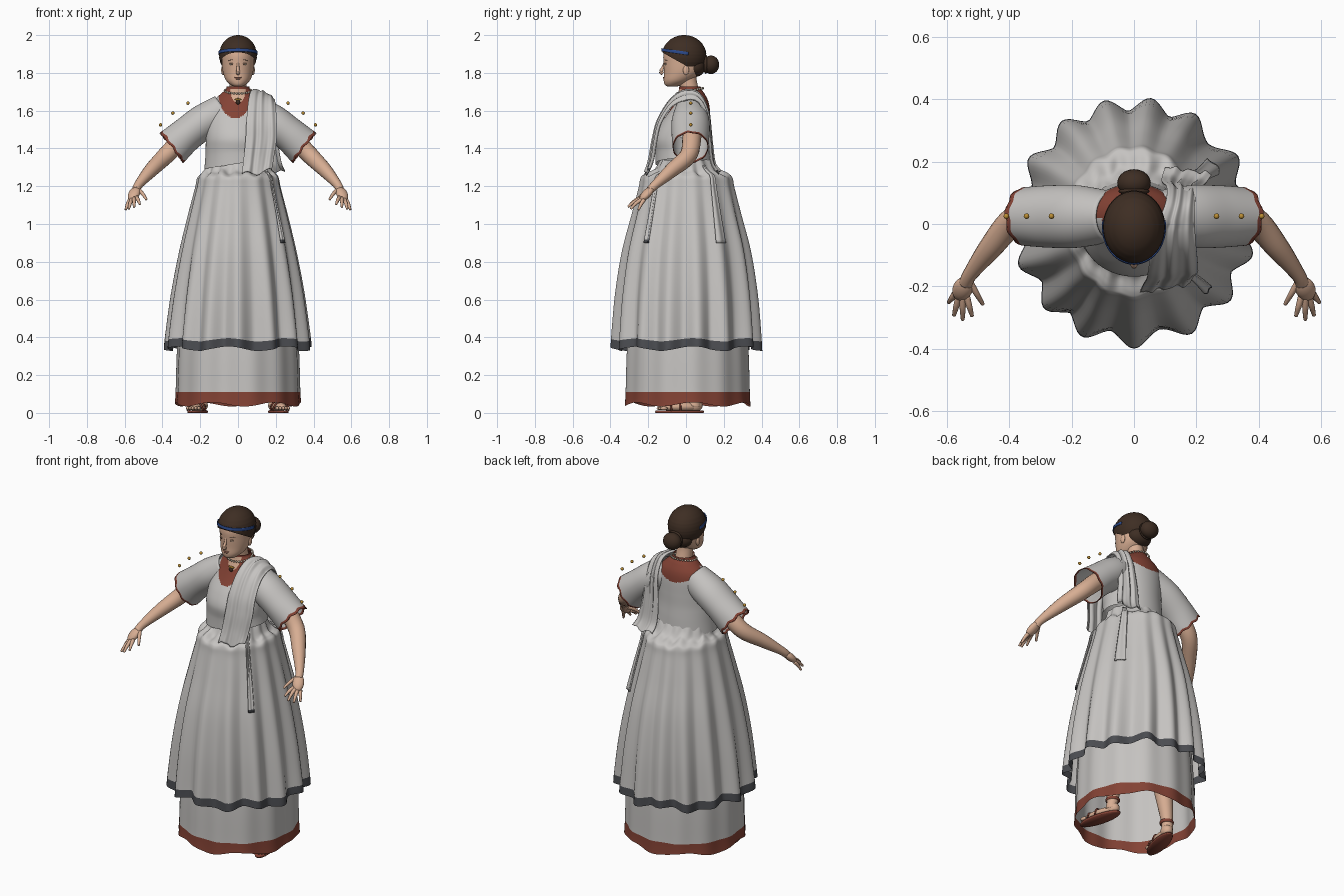
import bpy, bmesh
from math import sin, cos, pi, radians, degrees, exp
from mathutils import Vector, Matrix

cube = bpy.data.objects.get("Cube")
if cube:
    bpy.data.objects.remove(cube, do_unlink=True)


def material(name, *rgb):
    m = bpy.data.materials.new(name)
    m.use_nodes = True
    m.diffuse_color = (*rgb, 1)
    m.node_tree.nodes["Principled BSDF"].inputs["Base Color"].default_value = (*rgb, 1)
    return m


CLOTH = material("pale cloth", .56, .545, .53)
CHARCOAL = material("charcoal trim", .07, .073, .082)
RUST = material("rust trim", .23, .055, .035)
SKIN = material("skin", .68, .42, .29)
HAIR = material("brown hair", .048, .027, .017)
BLUE = material("blue ribbon", .025, .07, .27)
GOLD = material("gold", .5, .27, .035)
IVORY = material("ivory", .66, .58, .45)
LIPS = material("lips", .45, .2, .14)


def clamp(v):
    return max(0, min(1, v))


def spline(rows, n=6):
    """Smooth curve through rows of any length."""
    pts, out = [rows[0], *rows, rows[-1]], []
    for quad in zip(pts, pts[1:], pts[2:], pts[3:]):
        for k in range(n):
            t = k / n
            out.append(tuple(.5 * (2 * q + (r - p) * t + (2 * p - 5 * q + 4 * r - s) * t * t
                                   + (3 * q - p - 3 * r + s) * t ** 3) for p, q, r, s in zip(*quad)))
    return out + [tuple(rows[-1])]


def finish(name, bm, mats):
    bmesh.ops.recalc_face_normals(bm, faces=bm.faces)
    me = bpy.data.meshes.new(name)
    bm.to_mesh(me)
    bm.free()
    for m in mats:
        me.materials.append(m)
    me.shade_smooth()
    ob = bpy.data.objects.new(name, me)
    bpy.context.collection.objects.link(ob)
    return ob


def loft(name, rings, mats, rule=None, closed=True, caps=False, thick=0):
    bm = bmesh.new()
    vs = [[bm.verts.new(p) for p in ring] for ring in rings]
    n = len(vs[0])
    for i, (a, b) in enumerate(zip(vs, vs[1:])):
        for j in range(n if closed else n - 1):
            k = (j + 1) % n
            f = bm.faces.new((a[j], a[k], b[k], b[j]))
            if rule:
                f.material_index = rule(i, f.calc_center_median())
    if caps:
        bm.faces.new(vs[0])
        bm.faces.new(vs[-1])
    ob = finish(name, bm, mats)
    if thick:
        ob.modifiers.new("thickness", "SOLIDIFY").thickness = thick
    return ob


def oval(cx, cy, z, rx, ry, n=32):
    return [Vector((cx + rx * cos(2 * pi * j / n), cy + ry * sin(2 * pi * j / n), z)) for j in range(n)]


def stack(name, rows, mat, n=32):
    """Horizontal ovals: z, centre x, centre y, radius x, radius y."""
    return loft(name, [oval(x, y, z, a, b, n) for z, x, y, a, b in spline(rows)], [mat], caps=True)


def tube(name, rows, mat, n=16):
    """Round limb along rows of x, y, z, radius."""
    rows = spline(rows)
    rings = []
    for i, row in enumerate(rows):
        ahead = Vector(rows[min(i + 1, len(rows) - 1)][:3]) - Vector(rows[max(i - 1, 0)][:3])
        q = ahead.to_track_quat('Z', 'Y')
        rings.append([Vector(row[:3]) + q @ p for p in oval(0, 0, 0, row[3], row[3], n)])
    return loft(name, rings, [mat], caps=True)


def ball(name, loc, radii, mat, aim=None, n=20):
    bm = bmesh.new()
    turn = Vector(aim).to_track_quat('Z', 'Y').to_matrix().to_4x4() if aim else Matrix()
    bmesh.ops.create_uvsphere(bm, u_segments=n, v_segments=n // 2 + 2, radius=1,
                              matrix=Matrix.Translation(loc) @ turn @ Matrix.Diagonal((*radii, 1)))
    return finish(name, bm, [mat])


# Overskirt: gathered waist, bell shape, folds that deepen toward the hem
SKIRT = spline([(1.34, .16, .135), (1.285, .175, .17), (1.263, .197, .22), (1.243, .213, .24),
                (1.19, .224, .25), (1.05, .257, .283), (.85, .3, .33), (.62, .338, .36),
                (.387, .364, .374), (.34, .368, .377)])
LOBES = (-15, 9, 32, 60, 82, 104, 126, 149, 174, 200, 223, 245, 270, 298, 322)


def skirt_point(z, a, out=0.0):
    for p, q in zip(SKIRT, SKIRT[1:]):
        if p[0] >= z >= q[0]:
            t = (p[0] - z) / (p[0] - q[0])
            rx, ry = p[1] + (q[1] - p[1]) * t, p[2] + (q[2] - p[2]) * t
            break
    gap = min(abs((degrees(a) - lobe + 180) % 360 - 180) for lobe in LOBES)
    fold = (.005 + .022 * clamp((1.2 - z) / .8)) * (2 * exp(-(gap / 8) ** 2) - 1) + out
    drop = .012 * sin(7 * a + 1) * clamp((.5 - z) / .16)
    ruffle = .014 * sin(13 * a) * sin(4 * a) * clamp(1 - abs(z - 1.275) / .04)
    return Vector(((rx + fold) * cos(a), .004 + (ry + fold) * sin(a), z + drop + ruffle))


AROUND = [2 * pi * j / 180 for j in range(180)]
loft("overskirt", [[skirt_point(r[0], a) for a in AROUND] for r in SKIRT], [CLOTH, CHARCOAL],
     lambda i, c: int(i >= len(SKIRT) - 7))

# Underskirt with a rust hem
under = spline([(1.0, .235), (.6, .298), (.35, .32), (.11, .328), (.045, .332)])
loft("underskirt", [[Vector(((r + .004 * sin(13 * a)) * cos(a), .006 + (r + .004 * sin(13 * a)) * sin(a),
                              z + .011 * sin(6 * a + 1) * clamp((.11 - z) / .06))) for a in AROUND]
                    for z, r in under], [CLOTH, RUST], lambda i, c: int(i >= len(under) - 7))


# Bodice with coloured yoke and open neckline
def yoke(i, c):
    if c.z > 1.715:
        return 1
    if c.y > .02:
        return int((c.x / .155) ** 2 + ((c.z - 1.72) / .125) ** 2 < 1)
    if (c.x / .042) ** 2 + ((c.z - 1.725) / .085) ** 2 < 1:
        return 2
    return int(((c.x + .015) / .088) ** 2 + ((c.z - 1.69) / .13) ** 2 < 1)


body = spline([(1.32, -.01, .178, .152), (1.38, -.012, .172, .15), (1.45, -.018, .17, .15),
               (1.52, -.005, .165, .135), (1.6, .02, .153, .107), (1.65, .03, .13, .088),
               (1.69, .028, .09, .07), (1.712, .022, .064, .06), (1.727, .02, .06, .058)], 12)
rings = [oval(0, cy, z, rx, ry, 180) for z, cy, rx, ry in body]
for ring in rings:
    for p in ring:
        p.z += .16 * p.x * clamp((1.42 - p.z) / .1)
loft("bodice", rings, [CLOTH, RUST, SKIN], yoke)

# Stole draped over the left shoulder: x from, x to, y, z, outer drop
path = spline([(.02, .18, -.222, 1.265, -.02), (.03, .19, -.2, 1.35, 0), (.04, .205, -.182, 1.45, 0),
               (.045, .205, -.155, 1.55, .01), (.055, .2, -.09, 1.655, .03), (.07, .195, -.01, 1.71, .05),
               (.1, .195, .07, 1.695, .04), (.105, .2, .122, 1.6, .02), (.09, .21, .14, 1.45, 0),
               (.09, .23, .155, 1.33, 0), (.1, .25, .185, 1.275, 0)])
sheet = []
for x0, x1, y, z, drop in path:
    row = []
    for j in range(41):
        t = j / 40
        pleat = .0045 * sin(t * 19 + z * 3) + .002 * sin(t * 31)
        row.append(Vector((x0 + (x1 - x0) * t, y * (1 - .12 * t) + (pleat if y > 0 else -pleat),
                           z - drop * t * t + pleat * clamp(1 - abs(y) * 9)
                           + .012 * sin(t * 9) * clamp((1.32 - z) / .05))))
    sheet.append(row)
loft("shoulder_stole", sheet, [CLOTH], closed=False, thick=.005)

# Hanging stole ends lying on the skirt
for name, angle, width, tip in (("front_stole_end", -40, .1, CHARCOAL), ("back_stole_end", 33, .2, CLOTH)):
    rows = [[skirt_point(1.31 - .41 * i / 24, radians(angle) + width * (j / 8 - .5) * (.6 + .4 * i / 24),
                         .012 + .004 * sin(j * pi / 4)) for j in range(9)] for i in range(25)]
    loft(name, rows, [CLOTH, tip], lambda i, c: int(i > 22), closed=False, thick=.008)

# Neck and head
stack("neck", [(1.62, 0, .035, .06, .05), (1.7, 0, .022, .048, .048), (1.76, 0, .01, .045, .047),
               (1.81, 0, .005, .045, .05)], SKIN)
stack("head", [(1.727, 0, -.073, .018, .02), (1.736, 0, -.066, .038, .045), (1.76, 0, -.045, .063, .073),
               (1.8, 0, -.02, .079, .097), (1.85, 0, -.012, .085, .107), (1.9, 0, -.012, .085, .107),
               (1.95, 0, -.01, .07, .09), (1.98, 0, 0, .035, .045)], SKIN, 40)
tube("nose", [(0, -.112, 1.858, .006), (0, -.122, 1.83, .007), (0, -.132, 1.806, .011), (0, -.122, 1.796, .009)], SKIN)
ball("upper_lip", (0, -.114, 1.776), (.02, .008, .004), LIPS)
ball("lower_lip", (0, -.113, 1.769), (.017, .008, .005), LIPS)
ball("chin", (0, -.1, 1.745), (.022, .014, .013), SKIN)

# Hair cap, trimmed along a slanted hairline
bm = bmesh.new()
bmesh.ops.create_uvsphere(bm, u_segments=96, v_segments=40, radius=1)
for v in bm.verts:
    ridge = 1 + .012 * sin(v.co.z * 34) * (1 - v.co.z ** 2)
    v.co = Vector((v.co.x * .1 * ridge, -.01 + v.co.y * .117 * ridge, 1.893 + v.co.z * .107))
bmesh.ops.bisect_plane(bm, geom=bm.verts[:] + bm.edges[:] + bm.faces[:], plane_co=(0, -.12, 1.905),
                       plane_no=(0, .56, 1), clear_inner=True)
finish("hair", bm, [HAIR])
ball("nape_hair", (0, .045, 1.832), (.072, .058, .054), HAIR)
ball("hair_bun", (0, .132, 1.843), (.054, .044, .049), HAIR)
for i in range(3):
    ball("bun_coil", (0, .105 + .024 * i, 1.845), (.05 - .006 * i, .014, .05 - .005 * i), HAIR)

# Ribbon across the front of the hair
ribbon = []
for k in range(5):
    row = []
    for j in range(49):
        a = pi * (1 + (j / 48 - .5) * 1.12 + .5)
        y = -.01 + .121 * sin(a)
        row.append(Vector((.103 * cos(a), y * (1 - .004 * k), 1.913 + .004 * k - .14 * (y + .12))))
    ribbon.append(row)
loft("hair_ribbon", ribbon, [BLUE], closed=False, thick=.004)

# Necklace beads and pendant
for p in oval(0, .02, 1.705, .07, .07, 30):
    ball("necklace_bead", (p.x, p.y, p.z + .2 * (p.y - .02)), (.006,) * 3, IVORY, n=8)
ball("pendant", (0, -.066, 1.645), (.012, .008, .012), HAIR)
ball("pendant_setting", (0, -.064, 1.66), (.02, .006, .006), GOLD)

for s, side in ((1, "left_"), (-1, "right_")):
    # Facial details
    ball(side + "eye", (s * .032, -.107, 1.845), (.012, .005, .004), IVORY)
    ball(side + "iris", (s * .032, -.111, 1.845), (.004, .002, .004), HAIR)
    ball(side + "eyelid", (s * .032, -.108, 1.85), (.015, .006, .003), SKIN)
    tube(side + "brow", [(s * .014, -.117, 1.864, .001), (s * .034, -.11, 1.869, .0018),
                         (s * .052, -.098, 1.864, .001)], HAIR, 8)
    ball(side + "ear", (s * .08, .0, 1.815), (.009, .016, .027), SKIN)

    # Wide sleeve with a rust edge
    cuts = spline([(.07, 1.607, .087, .08), (.18, 1.543, .092, .1), (.27, 1.475, .092, .1),
                   (.34, 1.413, .1, .095), (.35, 1.405, .101, .094)])
    rings = []
    for x, z, h, w in cuts:
        ring = []
        for j in range(64):
            a = 2 * pi * j / 64
            edge = .004 * sin(9 * a) * clamp((x - .28) / .06)
            ring.append(Vector((s * (x + .6 * h * cos(a) + .8 * edge), .024 + w * sin(a),
                                z + .8 * h * cos(a) - .6 * edge)))
        rings.append(ring)
    loft(side + "sleeve", rings, [CLOTH, RUST], lambda i, c: int(i >= len(cuts) - 7), thick=.004)
    for x, z in ((.265, 1.64), (.345, 1.587), (.41, 1.525)):
        ball(side + "sleeve_stud", (s * x, .025, z), (.009,) * 3, GOLD, n=12)

    # Arm and hand
    tube(side + "arm", [(s * .2, .03, 1.53, .05), (s * .3, .03, 1.445, .05), (s * .385, .01, 1.36, .046),
                        (s * .46, -.075, 1.285, .038), (s * .525, -.16, 1.21, .024),
                        (s * .54, -.19, 1.18, .022)], SKIN)
    ball(side + "palm", (s * .55, -.208, 1.16), (.032, .022, .05), SKIN, (s * .04, -.08, -.085))
    fingers = (("thumb", (.525, -.19, 1.18), (.485, -.258, 1.13)), ("index", (.537, -.235, 1.14), (.52, -.295, 1.105)),
               ("middle", (.55, -.24, 1.135), (.55, -.307, 1.09)), ("ring", (.563, -.235, 1.13), (.578, -.293, 1.08)),
               ("little", (.573, -.222, 1.128), (.595, -.252, 1.075)))
    for label, base, tip in fingers:
        mid = [(p + q) / 2 for p, q in zip(base, tip)]
        tube(side + label + "_finger", [(s * base[0], *base[1:], .011), (s * mid[0], mid[1], mid[2] + .005, .0095),
                                        (s * tip[0], *tip[1:], .006)], SKIN, 10)

    # Leg, foot and sandal, toes turned outward
    tube(side + "leg", [(s * .13, .03, .6, .06), (s * .17, .045, .3, .052), (s * .195, .05, .1, .033),
                        (s * .197, .045, .035, .035)], SKIN)
    parts = [stack(side + "sandal_sole", [(0, 0, -.035, .044, .13), (.006, 0, -.035, .046, .134),
                                          (.012, 0, -.035, .044, .13)], RUST),
             ball(side + "foot", (0, -.03, .032), (.037, .112, .026), SKIN),
             ball(side + "heel", (0, .05, .04), (.033, .04, .035), SKIN),
             stack(side + "ankle_strap", [(.085, 0, .05, .037, .038), (.093, 0, .05, .04, .041),
                                          (.101, 0, .05, .037, .038)], RUST)]
    for i in range(5):
        parts.append(ball(side + "toe", ((i - 2) * .015, -.14 + .006 * abs(i - 2), .024), (.009, .02, .01), SKIN, n=12))
    for y, h in ((-.09, .055), (-.04, .064)):
        parts.append(tube(side + "toe_strap", [(-.044, y, .012, .005), (-.03, y, h - .012, .005), (0, y, h, .005),
                                               (.03, y, h - .012, .005), (.044, y, .012, .005)], RUST, 8))
    for ob in parts:
        ob.location.x = s * .205
        ob.rotation_euler.z = s * radians(14)
